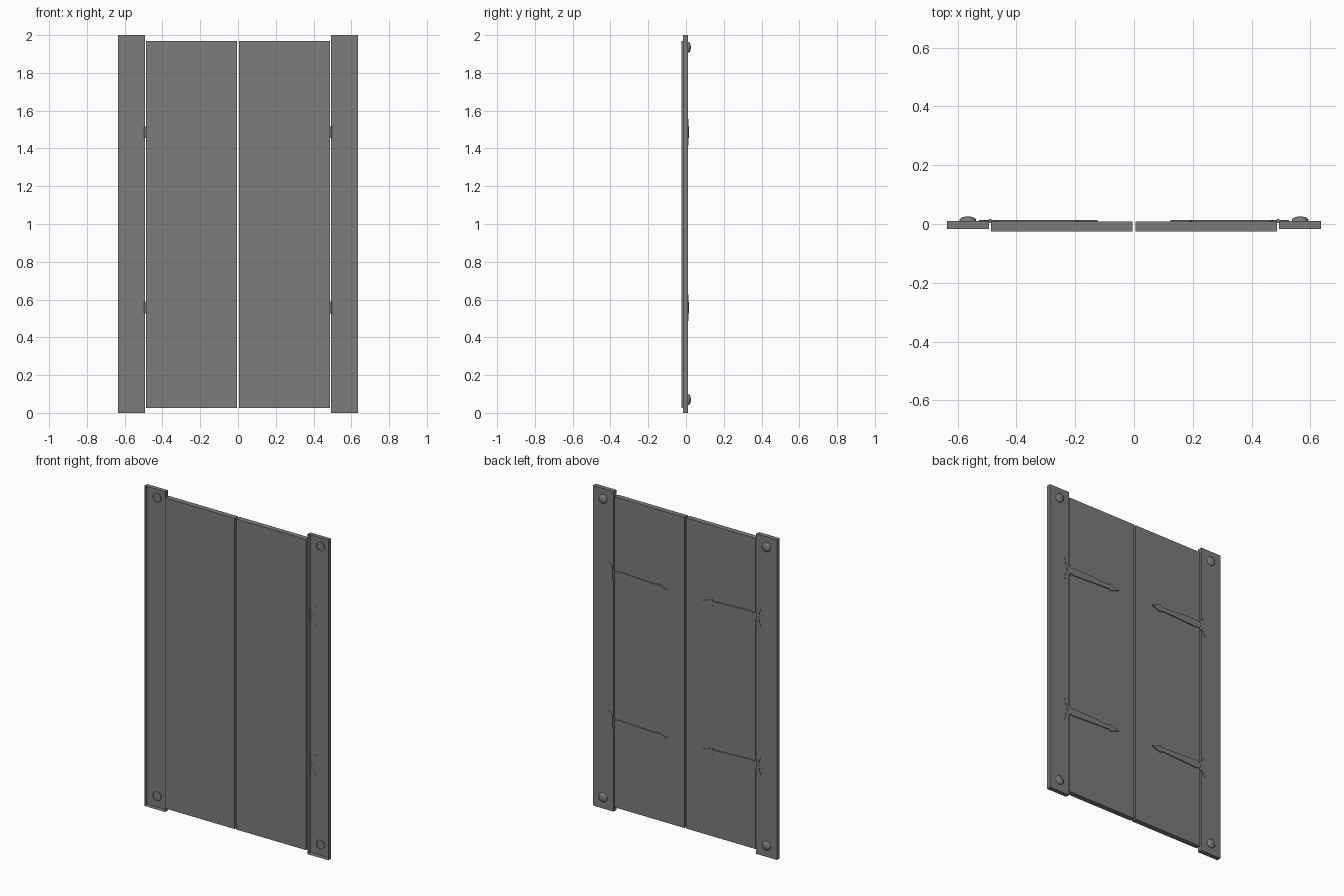
import bpy
import bmesh
import math
from mathutils import Matrix

cube = bpy.data.objects.get("Cube")
if cube:
    bpy.data.objects.remove(cube, do_unlink=True)

# Single grey metal finish
GREY = (0.2, 0.2, 0.2, 1)
metal = bpy.data.materials.new("grey_metal")
metal.use_nodes = True
metal.diffuse_color = GREY
metal.node_tree.nodes["Principled BSDF"].inputs["Base Color"].default_value = GREY


def finish(name, bm, smooth=False):
    mesh = bpy.data.meshes.new(name)
    bm.to_mesh(mesh)
    bm.free()
    mesh.materials.append(metal)
    for poly in mesh.polygons:
        poly.use_smooth = smooth
    obj = bpy.data.objects.new(name, mesh)
    bpy.context.collection.objects.link(obj)
    return obj


def box(name, x, y, z, open_front=False):
    """Box between pairs of limits, optionally without its front face."""
    bm = bmesh.new()
    bmesh.ops.create_cube(bm, size=1)
    for v in bm.verts:
        v.co = [lim[0] if c < 0 else lim[1] for c, lim in zip(v.co, (x, y, z))]
    bmesh.ops.recalc_face_normals(bm, faces=bm.faces)
    if open_front:
        front = [f for f in bm.faces if f.normal.y < -0.9]
        bmesh.ops.delete(bm, geom=front, context='FACES')
    return finish(name, bm)


def plate(name, outline, side, z, y0, y1):
    """Flat outline in x and z, given thickness along y."""
    bm = bmesh.new()
    face = bm.faces.new([bm.verts.new((side * px, y0, z + pz)) for px, pz in outline])
    ext = bmesh.ops.extrude_face_region(bm, geom=[face])
    for v in ext["geom"]:
        if isinstance(v, bmesh.types.BMVert):
            v.co.y = y1
    bmesh.ops.recalc_face_normals(bm, faces=bm.faces)
    return finish(name, bm)


def rivet(name, x, z):
    """Domed head with a short rim passing through the post."""
    bm = bmesh.new()
    steps = 20
    profile = [(0.028, 0.006), (0.028, 0.015), (0.025, 0.019),
               (0.019, 0.0225), (0.01, 0.025), (0, 0.026)]
    verts = [bm.verts.new((r, y, 0)) for r, y in profile]
    edges = [bm.edges.new(pair) for pair in zip(verts, verts[1:])]
    bmesh.ops.spin(bm, geom=verts + edges, axis=(0, 1, 0), cent=(0, 0, 0),
                   angle=math.tau, steps=steps)
    bmesh.ops.remove_doubles(bm, verts=bm.verts, dist=0.0002)
    bmesh.ops.recalc_face_normals(bm, faces=bm.faces)
    if sum(f.normal.y for f in bm.faces) < 0:
        bmesh.ops.reverse_faces(bm, faces=bm.faces)
    bmesh.ops.translate(bm, verts=bm.verts, vec=(x, 0, z))
    return finish(name, bm, smooth=True)


def knuckle(name, x, z):
    bm = bmesh.new()
    bmesh.ops.create_cone(bm, cap_ends=True, segments=12, radius1=0.007,
                          radius2=0.007, depth=0.06,
                          matrix=Matrix.Translation((x, 0.01, z)))
    return finish(name, bm)


# Tapered strap ending in an arrowhead, upper half mirrored to the lower half
half = [(0.487, 0.018), (0.472, 0.018), (0.462, 0.026), (0.45, 0.024),
        (0.195, 0.013), (0.19, 0.024)]
strap = half + [(0.124, 0)] + [(x, -z) for x, z in reversed(half)]

# Crescent plate fixed to the post
horn = [(0.497, 0.03), (0.508, 0.055), (0.527, 0.07),
        (0.526, 0.05), (0.516, 0.03)]
crescent = horn + [(0.512, 0)] + [(x, -z) for x, z in reversed(horn)]

for side, label in ((1, "left"), (-1, "right")):
    box(f"{label}_post", sorted((side * 0.493, side * 0.636)),
        (-0.017, 0.011), (0, 2), open_front=True)
    box(f"{label}_door", sorted((side * 0.005, side * 0.487)),
        (-0.025, 0.008), (0.027, 1.968))
    for height, z in (("upper", 1.935), ("lower", 0.07)):
        rivet(f"{label}_{height}_rivet", side * 0.565, z)
    for height, z in (("upper", 1.485), ("lower", 0.557)):
        plate(f"{label}_{height}_hinge_strap", strap, side, z, 0.007, 0.014)
        plate(f"{label}_{height}_hinge_plate", crescent, side, z, 0.0105, 0.0135)
        knuckle(f"{label}_{height}_hinge_knuckle", side * 0.49, z)
